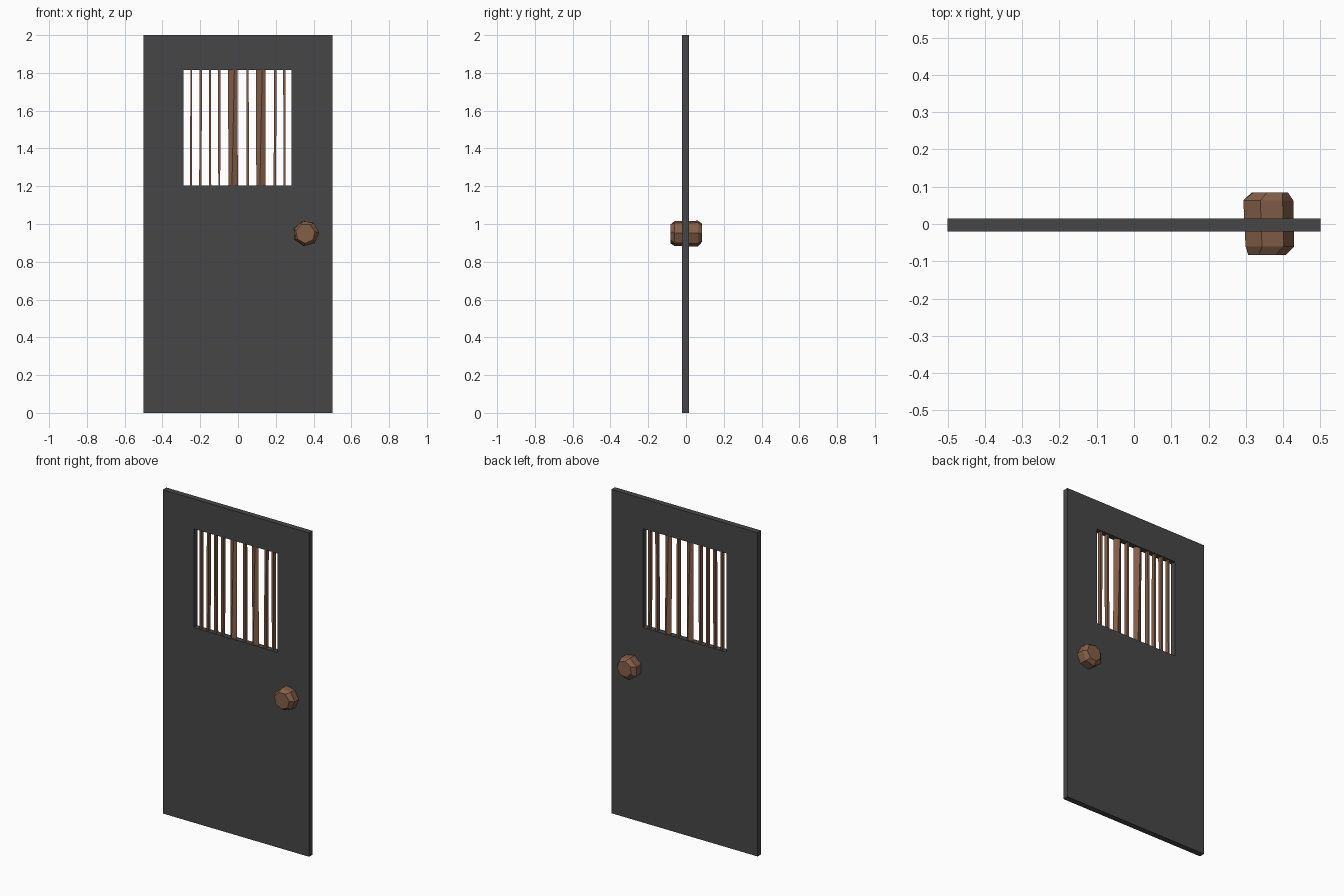
import bpy, math, random

if "Cube" in bpy.data.objects:
    bpy.data.objects.remove(bpy.data.objects["Cube"])

random.seed(4)

def material(name, rgb):
    m = bpy.data.materials.new(name)
    m.diffuse_color = (*rgb, 1)
    m.use_nodes = True
    m.node_tree.nodes["Principled BSDF"].inputs["Base Color"].default_value = m.diffuse_color
    return m

charcoal = material("charcoal", (0.062, 0.062, 0.062))
rust = material("rusty_brown", (0.23, 0.112, 0.066))

def add_mesh(name, verts, faces, mat):
    me = bpy.data.meshes.new(name)
    me.from_pydata(verts, [], faces)
    me.materials.append(mat)
    ob = bpy.data.objects.new(name, me)
    bpy.context.collection.objects.link(ob)
    return ob

def loft(name, rings, mat):
    """Skin a stack of equal-length rings and cap both ends."""
    n = len(rings[0])
    verts = [v for r in rings for v in r]
    faces = [(k*n + i, k*n + (i+1) % n, (k+1)*n + (i+1) % n, (k+1)*n + i)
             for k in range(len(rings) - 1) for i in range(n)]
    faces += [tuple(reversed(range(n))), tuple(range(len(verts) - n, len(verts)))]
    return add_mesh(name, verts, faces, mat)

# Door slab with a window opening
Y0, Y1 = -0.02, 0.015
WX0, WX1, WZ0, WZ1 = -0.288, 0.284, 1.205, 1.815

def rect(x0, x1, z0, z1, y):
    return [(x0, y, z0), (x1, y, z0), (x1, y, z1), (x0, y, z1)]

verts = []
for y in (Y0, Y1):
    verts += rect(-0.5, 0.5, 0, 2, y) + rect(WX0, WX1, WZ0, WZ1, y)
faces = []
for i in range(4):
    j = (i + 1) % 4
    faces += [(i, j, 4 + j, 4 + i),              # front
              (8 + j, 8 + i, 12 + i, 12 + j),    # back
              (j, i, 8 + i, 8 + j),              # outer edge
              (4 + i, 4 + j, 12 + j, 12 + i)]    # window reveal
add_mesh("door_slab", verts, faces, charcoal)

# Window bars: thin, slightly uneven slats, two of them wide and ridged
def bar(name, x, hw, hd, ridged=False):
    rings = []
    for z in (WZ0 - 0.005, WZ1 + 0.005):
        a, b = hw, hd
        cx = x + random.uniform(-0.002, 0.002)
        if ridged:
            t = -0.006 if z < 1.5 else 0.008
            sec = [(-a, 0.004), (t, -b), (a, -0.004), (-t, b)]
        else:
            a *= random.uniform(0.8, 1.2)
            sec = [(-a, -b), (a, -b), (a, b), (-a, b)]
        rings.append([(cx + u, -0.0025 + v, z) for u, v in sec])
    loft(name, rings, rust)

for i, x in enumerate((-0.247, -0.198, -0.148, -0.098, 0.05, 0.196, 0.245)):
    bar(f"window_bar_{i + 1}", x, 0.006, 0.012)
for i, x in enumerate((-0.026, 0.122)):
    bar(f"wide_window_bar_{i + 1}", x, 0.025, 0.014, True)

# Faceted knob passing through the door
def knob_ring(y, r, cx, cz, turn, n=7):
    return [(cx + r * math.cos(turn + 2 * math.pi * i / n), y,
             cz + r * math.sin(turn + 2 * math.pi * i / n)) for i in range(n)]

loft("door_knob", [
    knob_ring(-0.083, 0.052, 0.357, 0.950, 0.20),
    knob_ring(-0.060, 0.068, 0.362, 0.950, 0.05),
    knob_ring(0.063, 0.070, 0.358, 0.950, 0.05),
    knob_ring(0.085, 0.050, 0.363, 0.953, -0.10)], rust)
